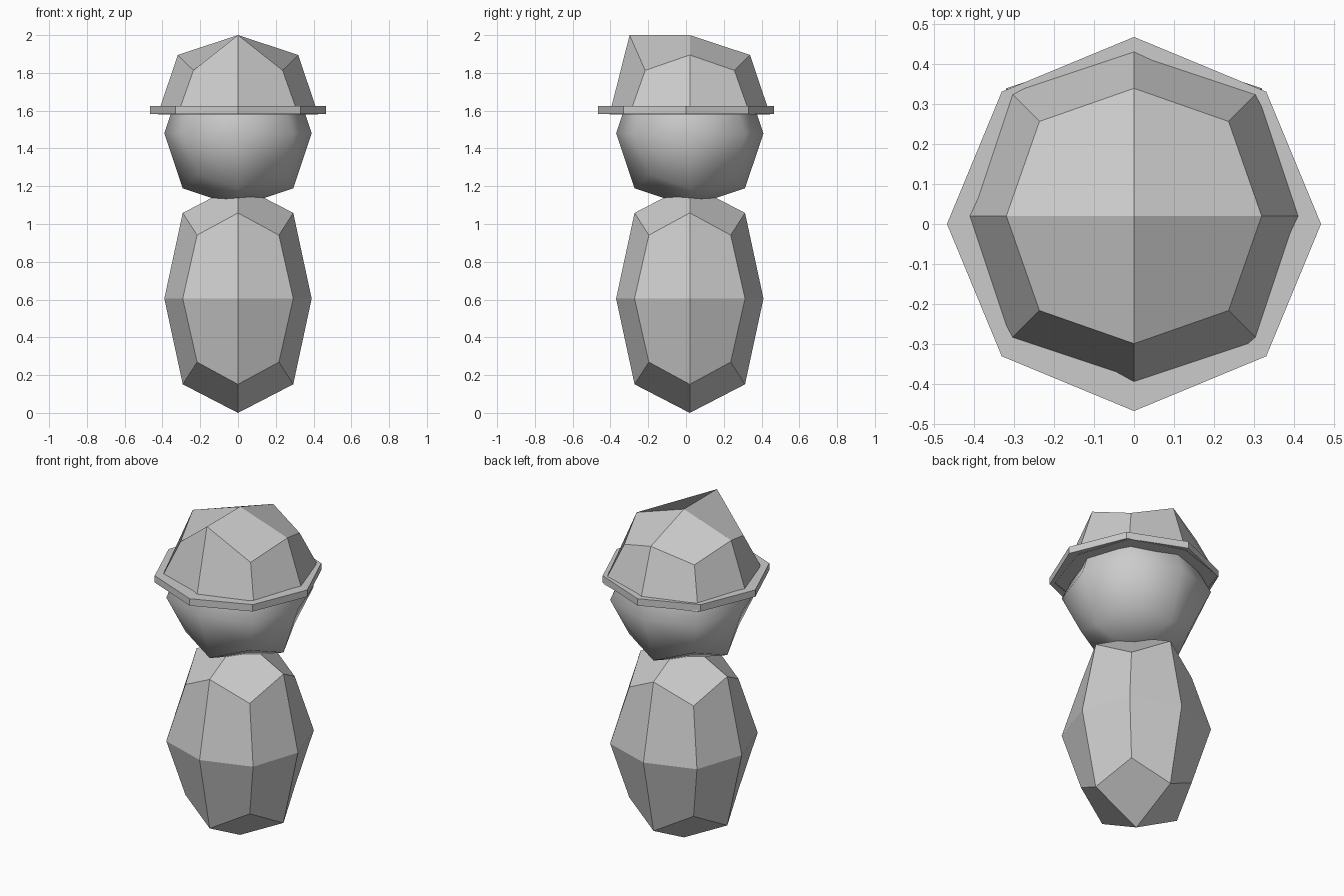
import bpy, bmesh
from mathutils import Vector

if "Cube" in bpy.data.objects:
    bpy.data.objects.remove(bpy.data.objects["Cube"])


def finish(name, bm, smooth=False):
    bmesh.ops.recalc_face_normals(bm, faces=bm.faces)
    for f in bm.faces:
        f.smooth = smooth
    mesh = bpy.data.meshes.new(name)
    bm.to_mesh(mesh)
    bm.free()
    obj = bpy.data.objects.new(name, mesh)
    bpy.context.collection.objects.link(obj)
    return obj


def rounded_cube(center, half):
    """Once-subdivided cube: edge middles pulled in to 3/4, corners to 5/9."""
    bm = bmesh.new()
    bmesh.ops.create_cube(bm, size=2)
    bmesh.ops.subdivide_edges(bm, edges=bm.edges[:], cuts=1, use_grid_fill=True)
    pull = {1: 1.0, 2: 0.75, 3: 5 / 9}
    for v in bm.verts:
        k = pull[sum(abs(c) > 0.5 for c in v.co)]
        v.co = Vector([c + k * h * d for c, h, d in zip(center, half, v.co)])
    return bm


# Body
finish("body", rounded_cube((0, 0.02, 0.605), (0.39, 0.39, 0.605)))

# Head, smooth shaded
finish("head", rounded_cube((0, 0.02, 1.48), (0.39, 0.39, 0.388)), smooth=True)

# Hat dome: upper half only, front top edge point lifted level with the crown
HAT_Z = 1.58
bm = rounded_cube((0, 0.02, HAT_Z), (0.425, 0.425, 0.42))
bmesh.ops.delete(bm, geom=[v for v in bm.verts if v.co.z < HAT_Z - 0.01], context='VERTS')
for v in bm.verts:
    if abs(v.co.x) < 0.01 and v.co.y < -0.2 and v.co.z > HAT_Z + 0.1:
        v.co.z = 2.0
finish("hat_dome", bm)

# Hat brim: thin eight-sided disc
bm = bmesh.new()
bmesh.ops.create_cone(bm, cap_ends=True, segments=8, radius1=0.467, radius2=0.467, depth=0.042)
bmesh.ops.translate(bm, verts=bm.verts, vec=(0, 0, 1.604))
finish("hat_brim", bm)
